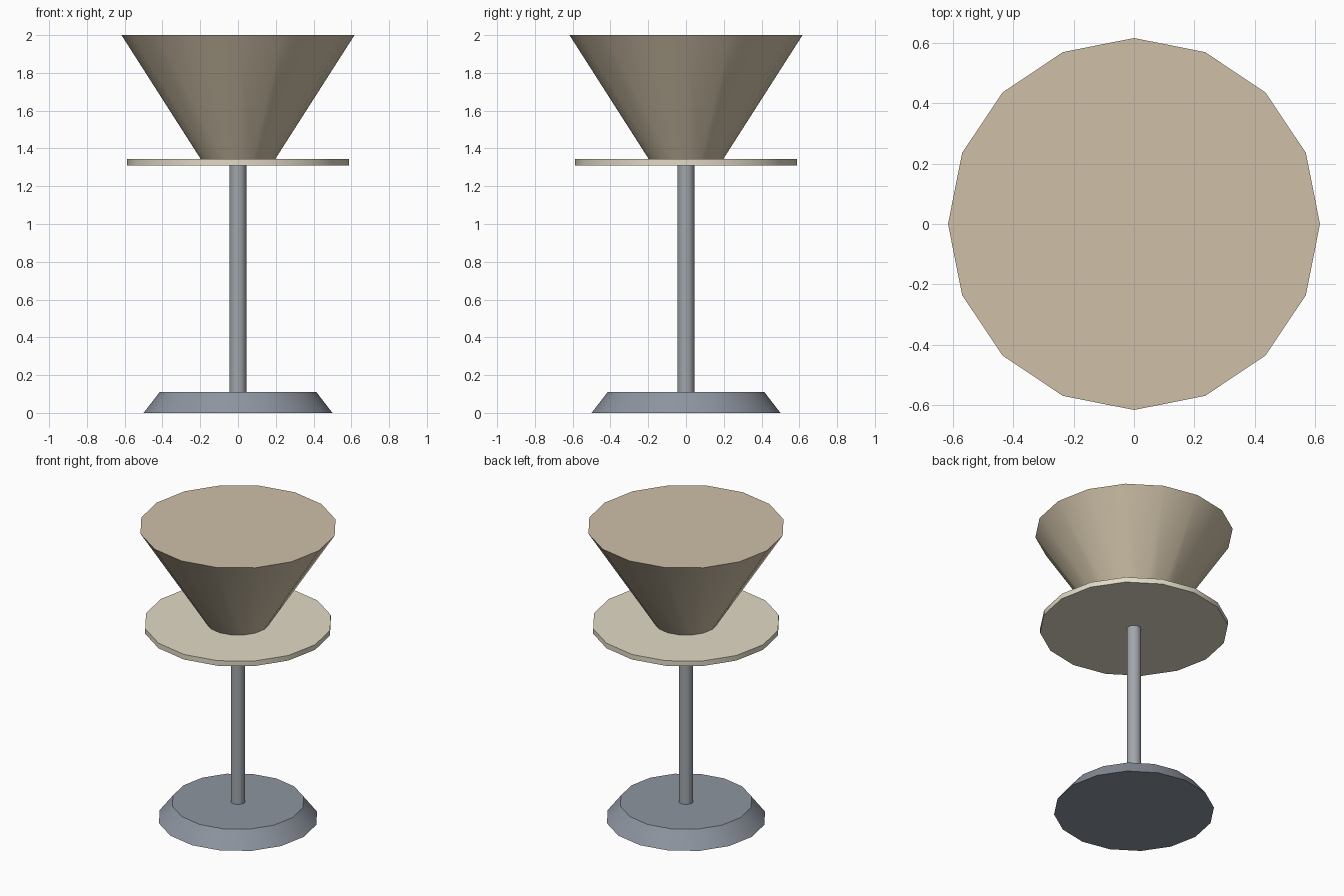
import bpy
import math

if "Cube" in bpy.data.objects:
    bpy.data.objects.remove(bpy.data.objects["Cube"])

SIDES = 16


def material(name, rgb):
    m = bpy.data.materials.new(name)
    m.diffuse_color = (*rgb, 1.0)
    m.use_nodes = True
    m.node_tree.nodes["Principled BSDF"].inputs["Base Color"].default_value = m.diffuse_color
    return m


def tapered(name, r_bottom, r_top, z0, z1, mat):
    """Capped round part between two heights, smooth sides and sharp rims."""
    bpy.ops.mesh.primitive_cone_add(vertices=SIDES, radius1=r_bottom, radius2=r_top,
                                    depth=z1 - z0, location=(0, 0, (z0 + z1) / 2))
    ob = bpy.context.object
    ob.name = name
    ob.data.materials.append(mat)
    bpy.ops.object.shade_smooth_by_angle(angle=math.radians(30))
    return ob


base_grey = material("base_grey", (0.27, 0.30, 0.35))
pole_grey = material("pole_grey", (0.36, 0.38, 0.41))
cream = material("cream", (0.75, 0.70, 0.56))
tan = material("tan", (0.62, 0.53, 0.39))

# Weighted foot
tapered("base", 0.50, 0.415, 0.0, 0.11, base_grey)
# Upright
tapered("pole", 0.045, 0.045, 0.11, 1.31, pole_grey)
# Flat disc under the shade
tapered("disc", 0.587, 0.587, 1.31, 1.345, cream)
# Flared shade, widest at the top
tapered("shade", 0.198, 0.617, 1.345, 2.0, tan)
